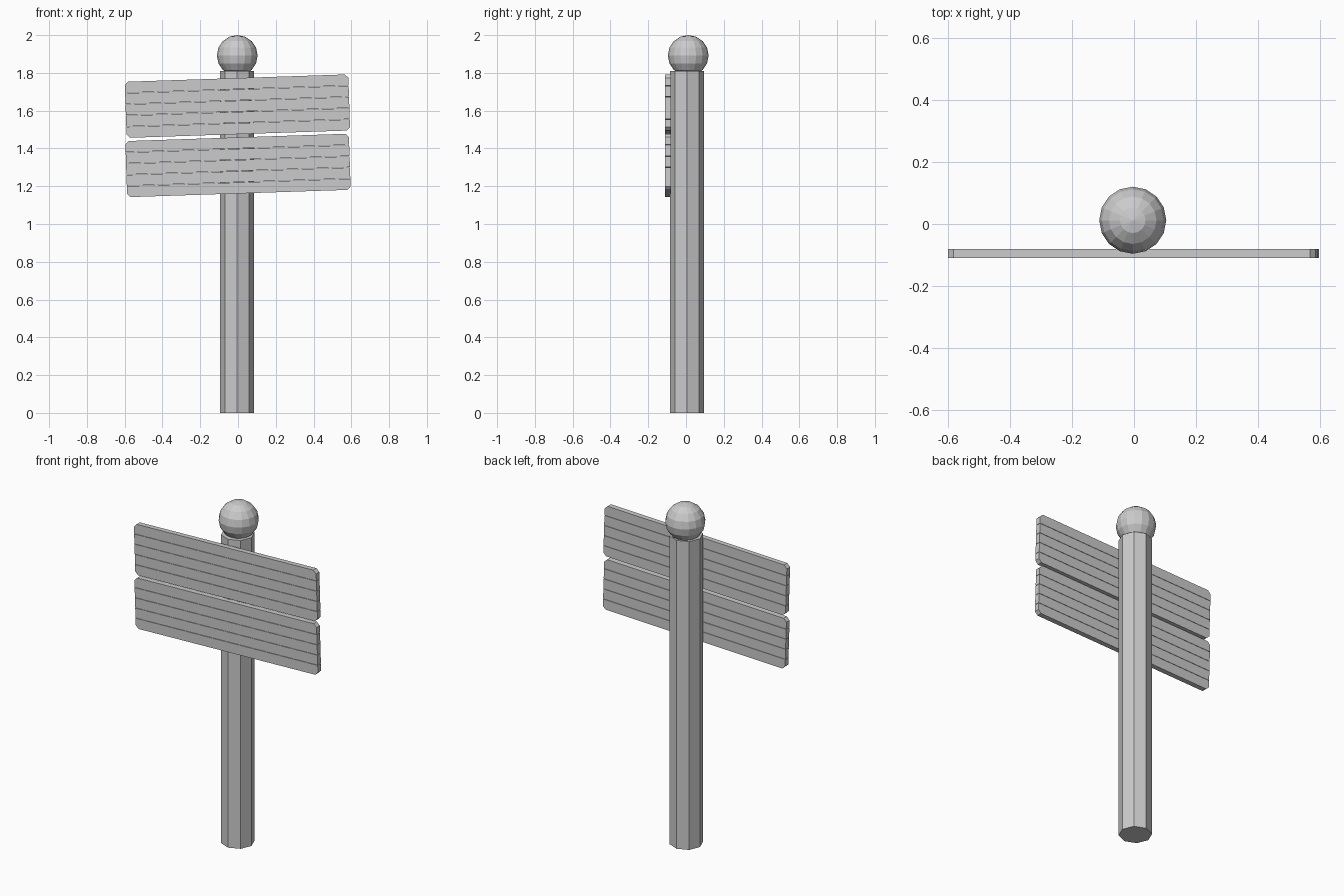
import bpy, bmesh, math

if "Cube" in bpy.data.objects:
    bpy.data.objects.remove(bpy.data.objects["Cube"])

# Octagonal post, one corner facing straight forward
bpy.ops.mesh.primitive_cylinder_add(vertices=8, radius=0.09, depth=1.81,
                                    location=(-0.005, 0.005, 0.905))
bpy.context.object.name = "post"

# Faceted ball resting on top of the post
bpy.ops.mesh.primitive_uv_sphere_add(segments=16, ring_count=8, radius=0.108,
                                     location=(-0.004, 0.012, 1.892))
bpy.context.object.name = "post_ball"


def sign_board(name, location, width=1.184, height=0.297, thick=0.03,
               slats=5, gap=0.002, cut=0.018):
    """Board of stacked slats with clipped outer corners, slightly tilted."""
    bm = bmesh.new()
    w = width / 2
    step = height / slats
    for i in range(slats):
        low = -height / 2 + i * step + (gap / 2 if i else 0)
        high = -height / 2 + (i + 1) * step - (gap / 2 if i < slats - 1 else 0)
        if i == 0:
            outline = [(-w, high), (-w, low + cut), (-w + cut, low),
                       (w - cut, low), (w, low + cut), (w, high)]
        elif i == slats - 1:
            outline = [(-w, low), (w, low), (w, high - cut),
                       (w - cut, high), (-w + cut, high), (-w, high - cut)]
        else:
            outline = [(-w, low), (w, low), (w, high), (-w, high)]
        front = bm.faces.new([bm.verts.new((x, -thick / 2, z)) for x, z in outline])
        back = bmesh.ops.extrude_face_region(bm, geom=[front], use_keep_orig=True)
        moved = [g for g in back["geom"] if isinstance(g, bmesh.types.BMVert)]
        bmesh.ops.translate(bm, vec=(0, thick, 0), verts=moved)
    bmesh.ops.recalc_face_normals(bm, faces=bm.faces)
    mesh = bpy.data.meshes.new(name)
    bm.to_mesh(mesh)
    bm.free()
    board = bpy.data.objects.new(name, mesh)
    bpy.context.collection.objects.link(board)
    board.location = location
    board.rotation_euler.y = math.radians(-1.9)


# Two boards on the front of the post
sign_board("upper_board", (-0.003, -0.095, 1.624))
sign_board("lower_board", (0.0, -0.095, 1.310))
